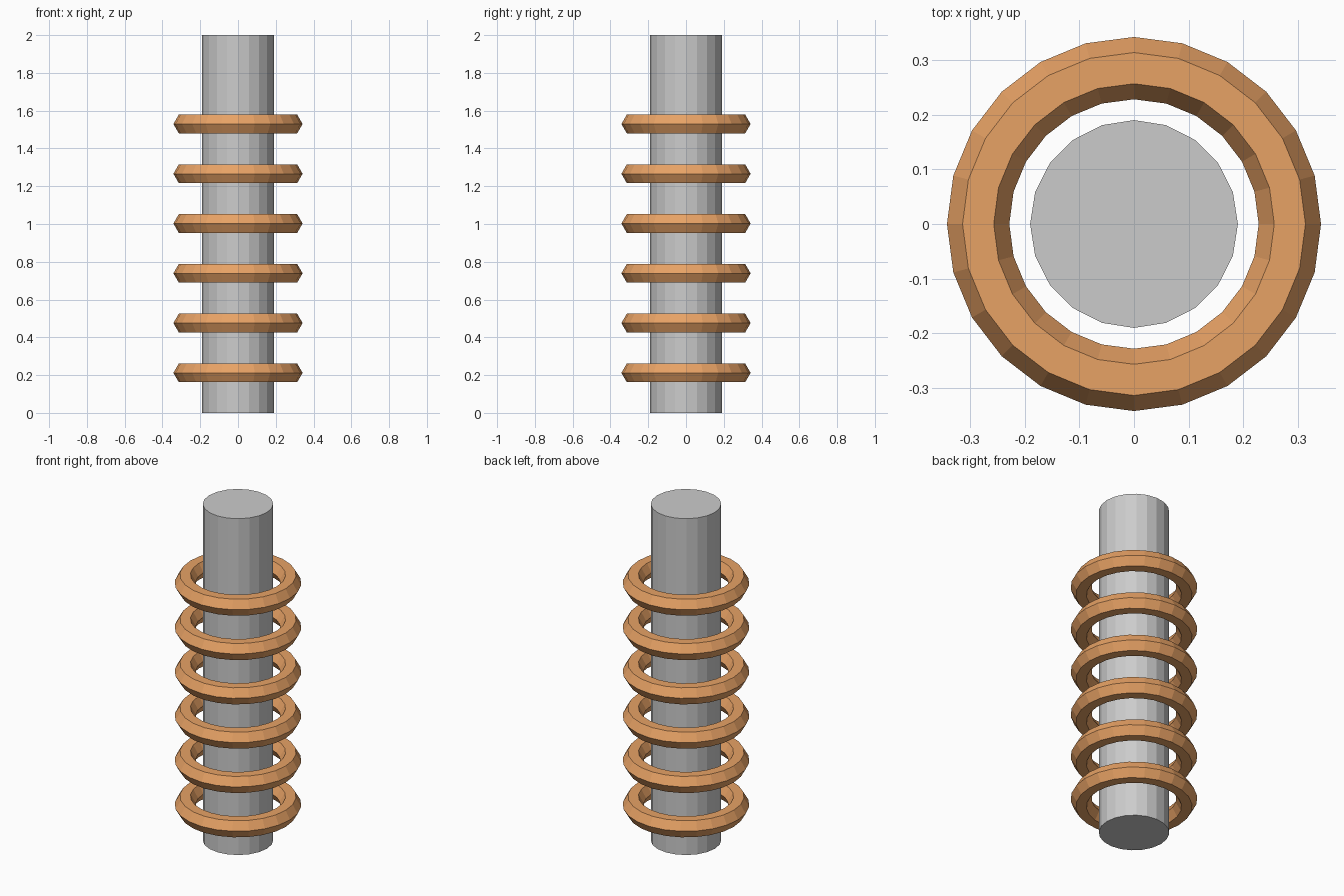
import bpy, bmesh
from math import cos, sin, tau

if "Cube" in bpy.data.objects:
    bpy.data.objects.remove(bpy.data.objects["Cube"])

COPPER = bpy.data.materials.new("copper")
COPPER.diffuse_color = (0.80, 0.36, 0.13, 1)
COPPER.use_nodes = True
COPPER.node_tree.nodes["Principled BSDF"].inputs["Base Color"].default_value = COPPER.diffuse_color


def add_object(name, bm, z, mat=None):
    bmesh.ops.recalc_face_normals(bm, faces=bm.faces)
    mesh = bpy.data.meshes.new(name)
    bm.to_mesh(mesh)
    bm.free()
    ob = bpy.data.objects.new(name, mesh)
    ob.location.z = z
    if mat:
        mesh.materials.append(mat)
    bpy.context.collection.objects.link(ob)
    return ob


def torus(major, minor, sides, section):
    bm = bmesh.new()
    rows = []
    for i in range(sides):
        a = tau * i / sides
        row = []
        for j in range(section):
            b = tau * j / section
            r = major + minor * cos(b)
            row.append(bm.verts.new((r * cos(a), r * sin(a), minor * sin(b))))
        rows.append(row)
    for i in range(sides):
        p, q = rows[i], rows[(i + 1) % sides]
        for j in range(section):
            k = (j + 1) % section
            bm.faces.new((p[j], q[j], q[k], p[k]))
    return bm


# Central 20-sided core
core = bmesh.new()
bmesh.ops.create_cone(core, cap_ends=True, segments=20,
                      radius1=0.19, radius2=0.19, depth=2)
add_object("core_rod", core, 1.0)

# Six loose rings with a hexagonal section
for n in range(6):
    add_object(f"coil_ring_{n + 1}", torus(0.285, 0.057, 24, 6),
               0.212 + 0.2635 * n, COPPER)
